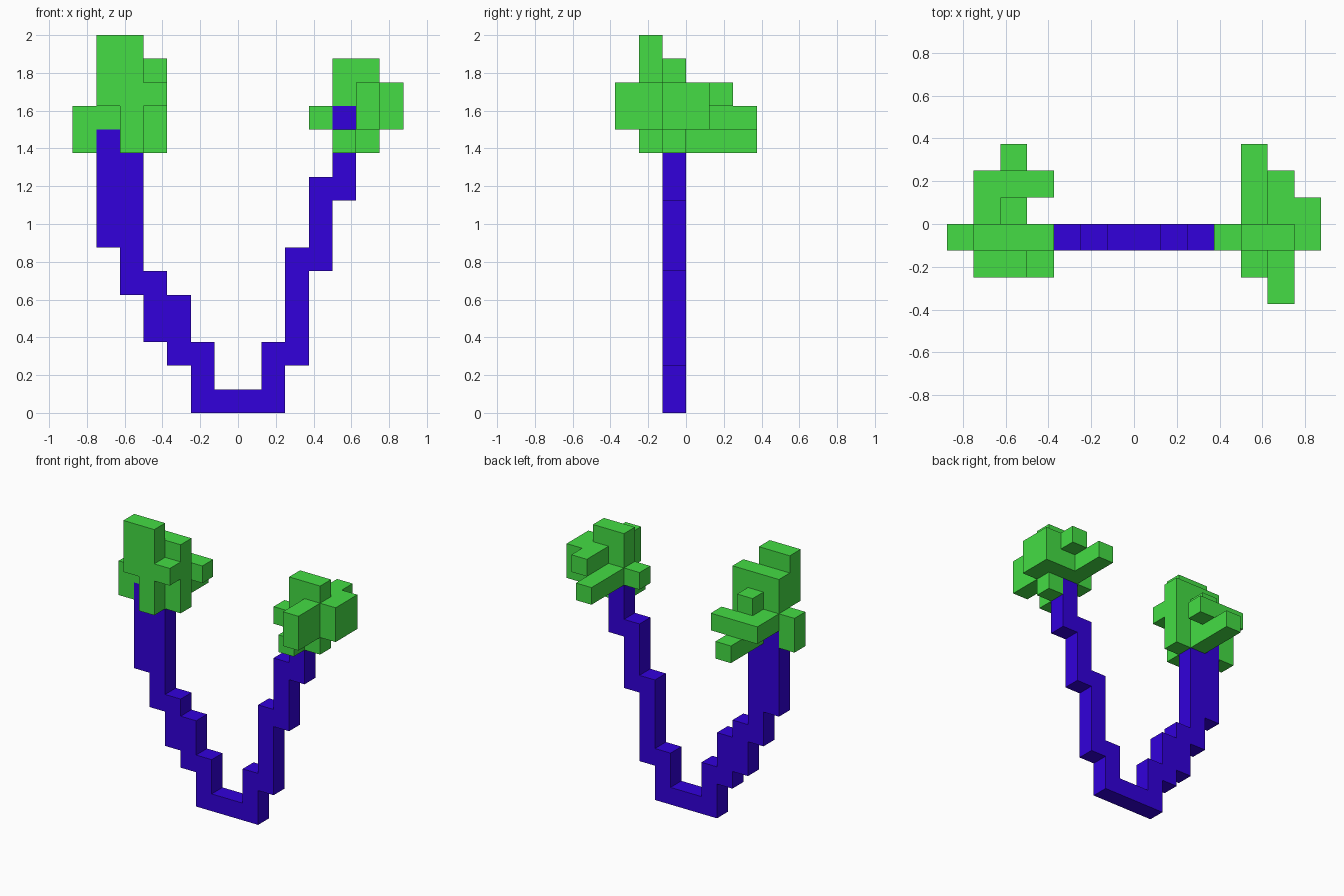
import bpy, bmesh
from mathutils import Vector

cube = bpy.data.objects.get("Cube")
if cube:
    bpy.data.objects.remove(cube, do_unlink=True)

S = 0.125  # edge length of one block


def material(name, rgb):
    m = bpy.data.materials.new(name)
    m.use_nodes = True
    m.diffuse_color = (*rgb, 1)
    m.node_tree.nodes["Principled BSDF"].inputs["Base Color"].default_value = (*rgb, 1)
    return m


def cells(boxes):
    """Grid cells filled by boxes given as (x0, x1, y0, y1, z0, z1), ends included."""
    return {(x, y, z) for x0, x1, y0, y1, z0, z1 in boxes
            for x in range(x0, x1 + 1)
            for y in range(y0, y1 + 1)
            for z in range(z0, z1 + 1)}


def build(name, own, solid, mat):
    """Make the outer faces of the cells, leaving out those against other blocks."""
    bm = bmesh.new()
    verts = {}

    def vert(p):
        if p not in verts:
            verts[p] = bm.verts.new(Vector(p) * S)
        return verts[p]

    for c in sorted(own):
        for axis in range(3):
            u, v = (axis + 1) % 3, (axis + 2) % 3
            for side in (0, 1):
                n = list(c)
                n[axis] += 2 * side - 1
                if tuple(n) in solid:
                    continue
                ring = []
                for a, b in ((0, 0), (1, 0), (1, 1), (0, 1)):
                    p = list(c)
                    p[axis] += side
                    p[u] += a
                    p[v] += b
                    ring.append(vert(tuple(p)))
                bm.faces.new(ring if side else ring[::-1])
    # Merge neighbouring flat squares into large faces
    bmesh.ops.dissolve_limit(bm, angle_limit=0.01, verts=bm.verts[:], edges=bm.edges[:])
    mesh = bpy.data.meshes.new(name)
    bm.to_mesh(mesh)
    bm.free()
    mesh.materials.append(mat)
    bpy.context.collection.objects.link(bpy.data.objects.new(name, mesh))


# Forked stem: (column, lowest block, highest block), one block deep
stem_columns = [(-6, 7, 11), (-5, 5, 11), (-4, 3, 5), (-3, 2, 4), (-2, 0, 2),
                (-1, 0, 0), (0, 0, 0), (1, 0, 2), (2, 2, 6), (3, 6, 9), (4, 9, 12)]
stem = cells([(x, x, -1, -1, lo, hi) for x, lo, hi in stem_columns])

# Tall leaf cluster on the -x branch
tall_leaves = cells([
    (-6, -5, -2, -2, 13, 15),   # tall front slab
    (-5, -5, -2, -2, 11, 12),   # front tongue
    (-4, -4, -2, -2, 13, 13),   # front knob
    (-6, -4, -1, -1, 12, 14),   # core
    (-4, -4, -1, -1, 11, 11),   # core base
    (-7, -7, -1, -1, 11, 12),   # outer lobe
    (-6, -5, 0, 0, 12, 12),     # rear arm
    (-6, -4, 1, 1, 12, 12),     # rear crossbar
    (-5, -5, 0, 0, 13, 13),     # rear knob
    (-5, -5, 0, 2, 11, 11),     # low rear arm
])

# Wide leaf cluster on the +x branch
wide_leaves = cells([
    (4, 5, -1, -1, 13, 14),     # top slab
    (5, 5, -1, -1, 11, 12),     # core
    (3, 3, -1, -1, 12, 12),     # inner lobe
    (6, 6, -1, 0, 12, 13),      # outer lobe
    (5, 5, -3, -2, 12, 13),     # front arm
    (4, 4, -2, -2, 11, 11),     # low front knob
    (5, 5, 0, 0, 12, 13),       # rear core
    (5, 5, 1, 1, 13, 13),       # rear knob
    (4, 4, 0, 2, 12, 12),       # rear arm
])

solid = stem | tall_leaves | wide_leaves
violet = material("violet_blue", (0.032, 0.0, 0.71))
green = material("leaf_green", (0.058, 0.72, 0.058))
build("stem", stem, solid, violet)
build("tall_leaf_cluster", tall_leaves, solid, green)
build("wide_leaf_cluster", wide_leaves, solid, green)
